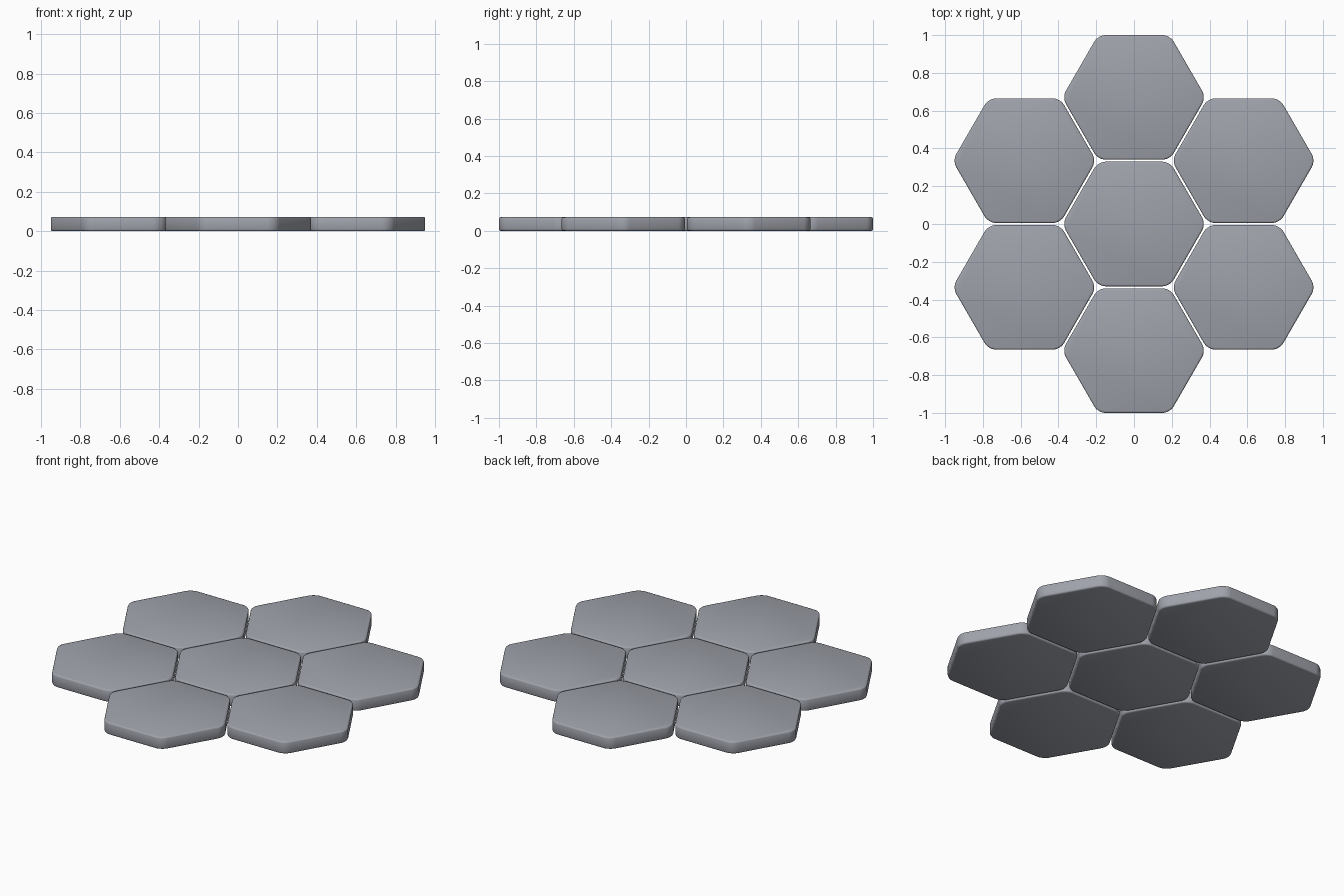
import bpy, bmesh, math

if "Cube" in bpy.data.objects:
    bpy.data.objects.remove(bpy.data.objects["Cube"])

APOTHEM, SPACING, HEIGHT = 0.3297, 0.6703, 0.073
CORNER, EDGE = 0.068, 0.009

# Dark slate-grey finish shared by all tiles
slate = bpy.data.materials.new("slate_grey")
slate.diffuse_color = (0.35, 0.365, 0.41, 1)
slate.use_nodes = True
slate.node_tree.nodes["Principled BSDF"].inputs["Base Color"].default_value = slate.diffuse_color


def hex_tile(name, x, y):
    bm = bmesh.new()
    radius = APOTHEM / math.cos(math.pi / 6)
    # Hexagonal slab with corners on the x axis, flat sides facing y
    ring = [bm.verts.new((radius * math.cos(i * math.pi / 3),
                          radius * math.sin(i * math.pi / 3), 0)) for i in range(6)]
    base = bm.faces.new(ring)
    ext = bmesh.ops.extrude_face_region(bm, geom=[base], use_keep_orig=True)
    verts = [g for g in ext["geom"] if isinstance(g, bmesh.types.BMVert)]
    bmesh.ops.translate(bm, verts=verts, vec=(0, 0, HEIGHT))
    bmesh.ops.recalc_face_normals(bm, faces=bm.faces)
    # Round the upright corners
    upright = [e for e in bm.edges if abs(e.verts[0].co.z - e.verts[1].co.z) > 0.01]
    bmesh.ops.bevel(bm, geom=upright, offset=CORNER * math.tan(math.pi / 6),
                    segments=6, profile=0.5, affect='EDGES')
    # Soften the top and bottom rims
    rims = [e for e in bm.edges if abs(e.verts[0].co.z - e.verts[1].co.z) < 0.001]
    bmesh.ops.bevel(bm, geom=rims, offset=EDGE, segments=2, profile=0.5, affect='EDGES')
    bmesh.ops.recalc_face_normals(bm, faces=bm.faces)
    mesh = bpy.data.meshes.new(name)
    bm.to_mesh(mesh)
    bm.free()
    mesh.materials.append(slate)
    obj = bpy.data.objects.new(name, mesh)
    obj.location = (x, y, 0)
    bpy.context.collection.objects.link(obj)
    bpy.ops.object.select_all(action='DESELECT')
    obj.select_set(True)
    bpy.context.view_layer.objects.active = obj
    bpy.ops.object.shade_smooth_by_angle(angle=math.radians(60))


# Centre tile and six surrounding tiles
hex_tile("centre_tile", 0, 0)
for k in range(6):
    a = math.radians(30 + 60 * k)
    hex_tile(f"outer_tile_{k + 1}", SPACING * math.cos(a), SPACING * math.sin(a))
